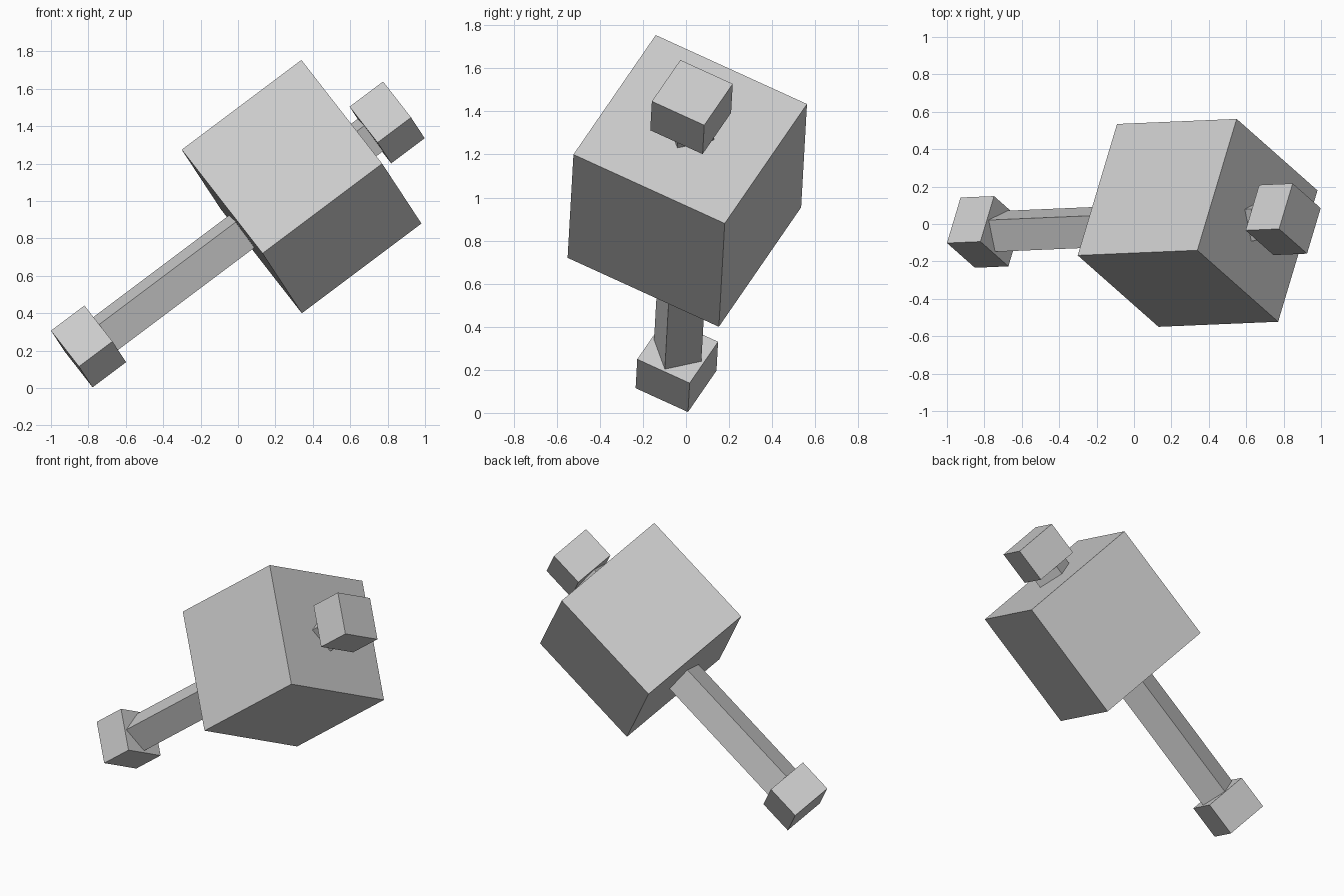
import bpy
import math
from mathutils import Matrix, Vector

if "Cube" in bpy.data.objects:
    bpy.data.objects.remove(bpy.data.objects["Cube"])

# Tilted frame: local z runs along the shaft, local origin is the head centre
up = Vector((0.80, 0.034, 0.60)).normalized()
side = Vector((0.263, 0.878, -0.40))
side = (side - up * side.dot(up)).normalized()
depth = up.cross(side)
frame = Matrix((side, depth, up)).transposed().to_4x4()
frame.translation = (0.34, 0.006, 1.077)


def block(name, width, z0, z1):
    bpy.ops.mesh.primitive_cube_add(size=1)
    ob = bpy.context.object
    ob.name = name
    ob.data.transform(Matrix.Translation((0, 0, (z0 + z1) / 2))
                      @ Matrix.Diagonal((width, width, z1 - z0, 1)))
    ob.matrix_world = frame
    return ob


# Head, pommel and top cap
block("hammer_head", 0.80, -0.40, 0.40)
block("pommel", 0.277, -1.537, -1.313)
block("top_cap", 0.277, 0.46, 0.684)

# Square shaft, turned 45 degrees to the blocks, running through the head
shaft = block("shaft", 0.125 * math.sqrt(2), -1.33, 0.48)
shaft.data.transform(Matrix.Rotation(math.radians(45), 4, 'Z'))
